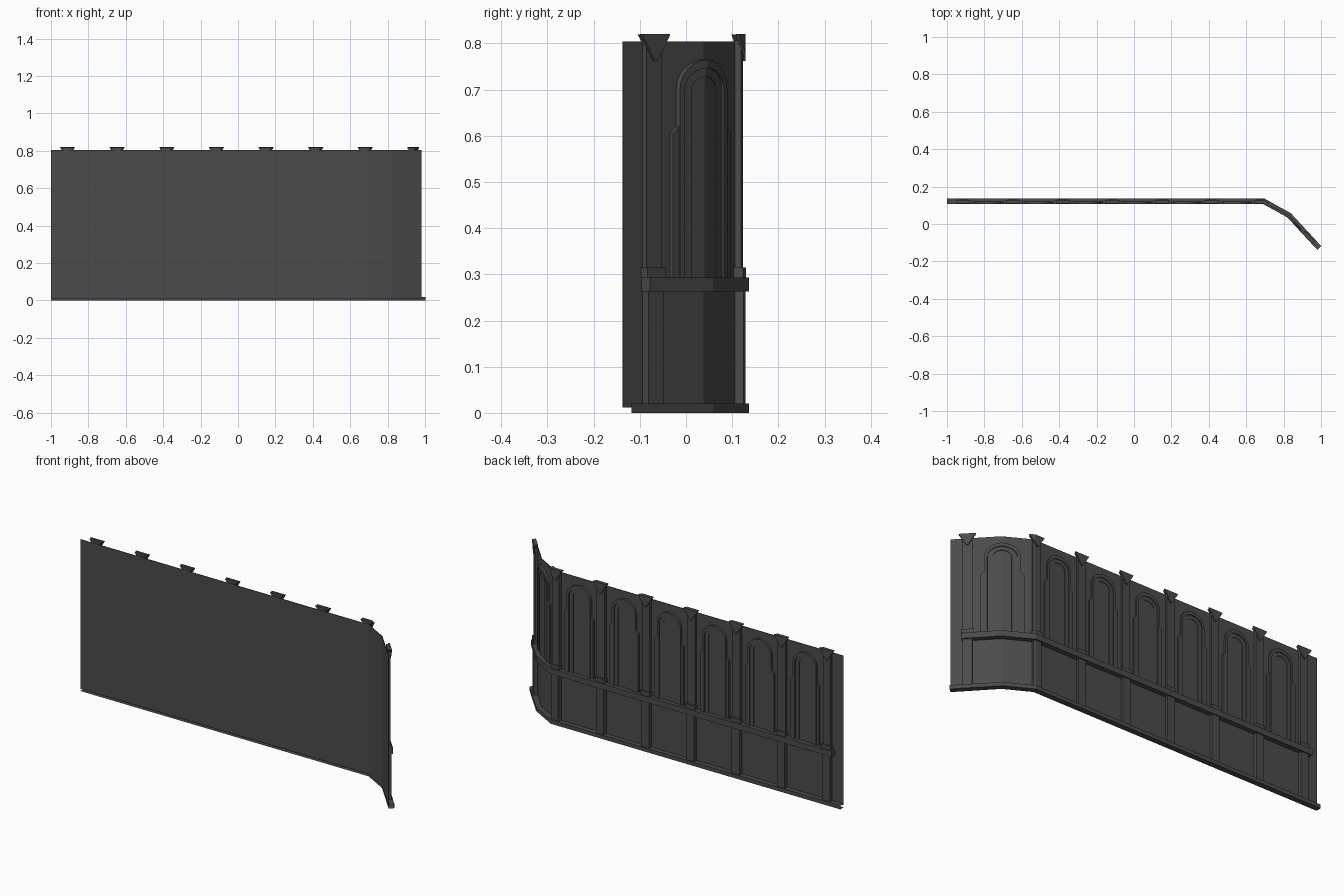
import bpy, bmesh, math
from mathutils import Vector

if "Cube" in bpy.data.objects:
    bpy.data.objects.remove(bpy.data.objects["Cube"])

# Plan path of the plain wall face: long straight run, then two bent segments
PATH = [Vector(p) for p in ((-1, 0.107), (0.69, 0.107), (0.82, 0.035), (0.980, -0.138))]
SEG = [(b - a).length for a, b in zip(PATH, PATH[1:])]
CUM = [sum(SEG[:i]) for i in range(len(PATH))]
NORM = [Vector((a.y - b.y, b.x - a.x)).normalized() for a, b in zip(PATH, PATH[1:])]
MITRE = [NORM[0]]
for n0, n1 in zip(NORM, NORM[1:]):
    m = (n0 + n1).normalized()
    MITRE.append(m / m.dot(n0))
MITRE.append(NORM[-1])
LENGTH = CUM[-1]

# Dark stone
stone = bpy.data.materials.new("dark_stone")
stone.diffuse_color = (0.07, 0.07, 0.07, 1)
stone.use_nodes = True
stone.node_tree.nodes["Principled BSDF"].inputs["Base Color"].default_value = stone.diffuse_color


def on_path(s, d, z):
    """Distance along wall, depth outward, height -> world position."""
    i = 0
    while i < len(SEG) - 1 and s > CUM[i + 1]:
        i += 1
    t = (s - CUM[i]) / SEG[i]
    p = (PATH[i] + MITRE[i] * d).lerp(PATH[i + 1] + MITRE[i + 1] * d, t)
    return p.x, p.y, z


def build(name, solids, open_shell=False):
    """Extrude (outline, depth0, depth1) solids and bend them along the path."""
    bm = bmesh.new()
    for outline, d0, d1 in solids:
        face = bm.faces.new([bm.verts.new((s, d0, z)) for s, z in outline])
        ext = bmesh.ops.extrude_face_region(bm, geom=[face], use_keep_orig=True)
        for v in ext['geom']:
            if isinstance(v, bmesh.types.BMVert):
                v.co.y = d1
    bmesh.ops.recalc_face_normals(bm, faces=bm.faces[:])
    if open_shell:  # no back and no end caps
        gone = [f for f in bm.faces if f.normal.y < -0.9 or abs(f.normal.x) > 0.9]
        bmesh.ops.delete(bm, geom=gone, context='FACES')
    big = [f for f in bm.faces if len(f.verts) > 4]
    bmesh.ops.triangulate(bm, faces=big)
    for s in CUM[1:-1]:
        bmesh.ops.bisect_plane(bm, geom=bm.verts[:] + bm.edges[:] + bm.faces[:],
                               dist=1e-5, plane_co=(s, 0, 0), plane_no=(1, 0, 0))
    bm.normal_update()
    for v in bm.verts:
        v.co = on_path(*v.co)
    if not open_shell:
        bmesh.ops.recalc_face_normals(bm, faces=bm.faces[:])
    me = bpy.data.meshes.new(name)
    bm.to_mesh(me)
    bm.free()
    me.materials.append(stone)
    bpy.context.collection.objects.link(bpy.data.objects.new(name, me))


def box(s0, s1, z0, z1, d1, d0=0.0):
    return [(s0, z0), (s1, z0), (s1, z1), (s0, z1)], d0, d1


def arch(c, half, rise, z0, spring=0.70, n=12):
    """Open arch line from the left foot over the top to the right foot."""
    arc = [(c - half * math.cos(math.pi * i / n), spring + rise * math.sin(math.pi * i / n))
           for i in range(n + 1)]
    return [(c - half, z0)] + arc + [(c + half, z0)]


def ring(outer, inner, depth):
    return outer + inner[::-1], 0.0, depth


# Pier positions along the wall; the last bay is the wider bent one
piers = [0.088 + 0.2647 * i for i in range(7)] + [1.995]
bays = [((a + b) / 2, (b - a) / 0.2647) for a, b in zip(piers, piers[1:])]

# Wall, base moulding and mid ledge
build("wall", [box(0, LENGTH, 0.012, 0.804, 0.003)])
build("base_moulding", [box(0, LENGTH, 0, 0.02, 0.029)], open_shell=True)
build("mid_ledge", [box(0.05, 2.02, 0.263, 0.293, 0.029)])

# Pilasters with small plinths
W = 0.0225
build("lower_pilasters", [box(p - W, p + W, 0.02, 0.263, 0.022) for p in piers])
build("pilaster_plinths", [box(p - W - .005, p + W + .005, 0.293, 0.315, 0.023) for p in piers])
build("upper_pilasters", [box(p - W, p + W, 0.315, 0.806, 0.016) for p in piers])

# Flared capitals: thin tapering plate under a shallow cap
build("capital_plates", [([(p - 0.040, 0.820), (p - 0.036, 0.812), (p - 0.004, 0.762),
                           (p + 0.004, 0.762), (p + 0.036, 0.812), (p + 0.040, 0.820)],
                          0.014, 0.022) for p in piers])
build("capital_caps", [([(p - 0.026, 0.806), (p + 0.026, 0.806), (p + 0.036, 0.819),
                         (p - 0.036, 0.819)], 0.002, 0.014) for p in piers])

# Stepped blind arches in every bay
FOOT = 0.293
outer_rings, inner_rings, panels, jambs = [], [], [], []
for c, k in bays:
    a = arch(c, 0.069 * k, 0.065, FOOT)
    b = arch(c, 0.057 * k, 0.047, FOOT)
    e = arch(c, 0.036 * k, 0.028, FOOT)
    outer_rings.append(ring(a, b, 0.014))
    inner_rings.append(ring(b, e, 0.009))
    panels.append((e, 0.0, 0.006))
    for sgn in (-1, 1):
        x0, x1 = c + sgn * 0.069 * k, c + sgn * 0.084 * k
        jambs.append(([(x0, FOOT), (x1, FOOT), (x1, 0.605), (x0, 0.62)], 0.0, 0.012))
build("outer_arches", outer_rings)
build("inner_arches", inner_rings)
build("niche_panels", panels)
build("arch_jambs", jambs)
